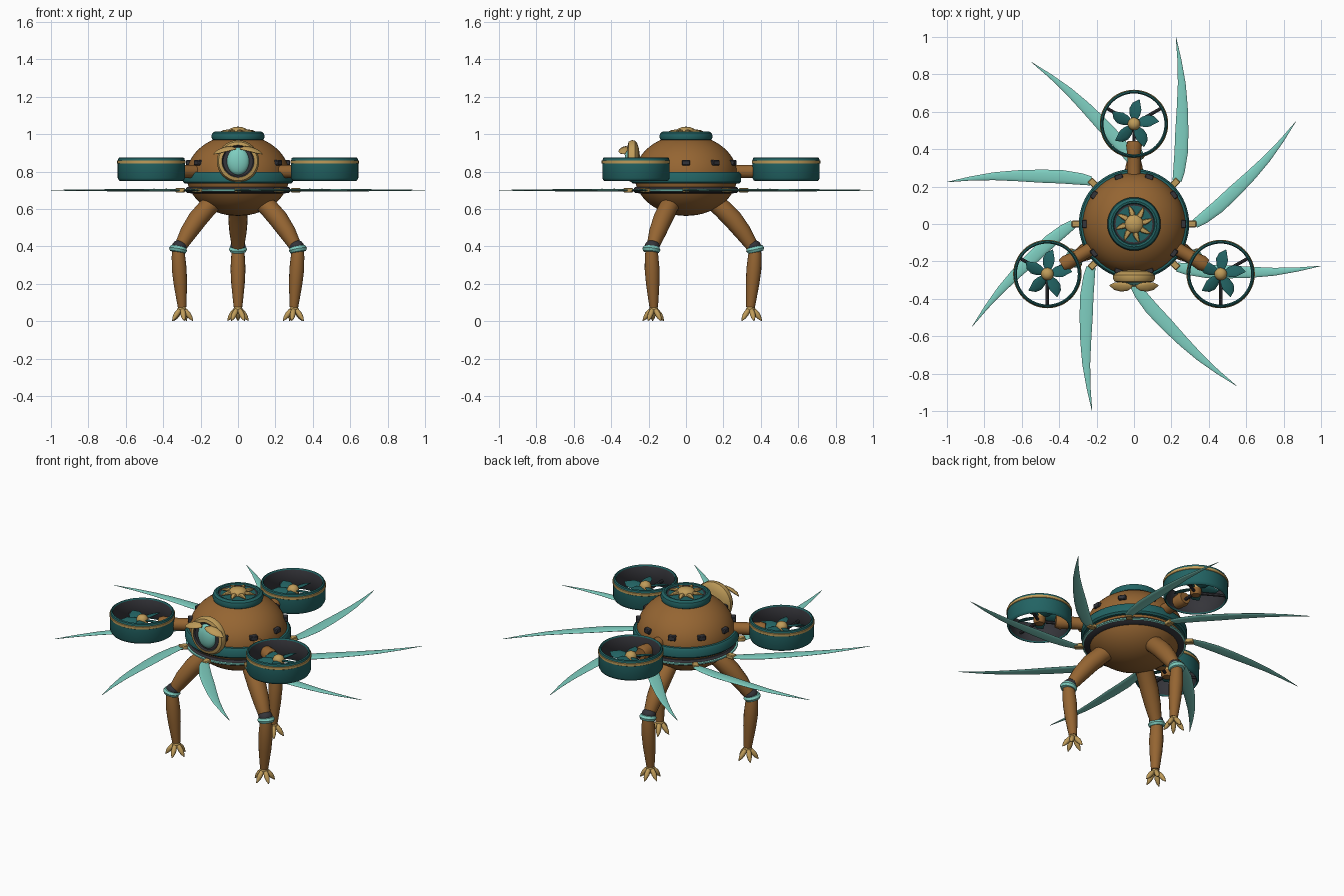
import bpy, bmesh, math
from mathutils import Matrix, Vector
from math import sin, cos, pi, radians

COLORS = {
    "brown": (0.30, 0.13, 0.032), "teal": (0.016, 0.125, 0.125),
    "aqua": (0.21, 0.62, 0.53), "gold": (0.52, 0.33, 0.10),
    "charcoal": (0.035, 0.035, 0.042),
}
MATS = {}
for n, c in COLORS.items():
    MATS[n] = bpy.data.materials.new(n)
    MATS[n].diffuse_color = (*c, 1)


def finish(name, bm, mats, angle=40):
    bmesh.ops.remove_doubles(bm, verts=bm.verts, dist=1e-5)
    bmesh.ops.recalc_face_normals(bm, faces=bm.faces)
    me = bpy.data.meshes.new(name)
    bm.to_mesh(me)
    bm.free()
    for m in mats:
        me.materials.append(MATS[m])
    for p in me.polygons:
        p.use_smooth = True
    me.set_sharp_from_angle(angle=radians(angle))
    ob = bpy.data.objects.new(name, me)
    bpy.context.collection.objects.link(ob)
    return ob


def lathe(name, prof, mats, M=Matrix(), seg=48, closed=False):
    """Spin (r, z) points about z; mats is one colour or one per segment."""
    n = len(prof) - (0 if closed else 1)
    names = [mats] * n if isinstance(mats, str) else mats
    slots = list(dict.fromkeys(names))
    bm = bmesh.new()
    rings = [[bm.verts.new(M @ Vector((r * cos(2 * pi * k / seg), r * sin(2 * pi * k / seg), z)))
              for k in range(seg)] for r, z in prof]
    for i in range(n):
        a, b = rings[i], rings[(i + 1) % len(rings)]
        for k in range(seg):
            j = (k + 1) % seg
            f = bm.faces.new((a[k], a[j], b[j], b[k]))
            f.material_index = slots.index(names[i])
    return finish(name, bm, slots)


def tube(name, pts, radii, mat, M=Matrix(), up=(0, 0, 1), seg=16):
    """Loft ellipses (half width, half height) along a path."""
    pts, up = [Vector(p) for p in pts], Vector(up)
    bm = bmesh.new()
    rings = []
    for i, p in enumerate(pts):
        t = (pts[min(i + 1, len(pts) - 1)] - pts[max(i - 1, 0)]).normalized()
        s = t.cross(up).normalized()
        u = s.cross(t)
        a, b = radii[i] if isinstance(radii[i], tuple) else (radii[i], radii[i])
        rings.append([bm.verts.new(M @ (p + s * a * cos(2 * pi * k / seg) + u * b * sin(2 * pi * k / seg)))
                      for k in range(seg)])
    for a, b in zip(rings, rings[1:]):
        for k in range(seg):
            j = (k + 1) % seg
            bm.faces.new((a[k], a[j], b[j], b[k]))
    bm.faces.new(rings[0])
    bm.faces.new(rings[-1])
    return finish(name, bm, [mat])


def ball(name, loc, size, mat, M=Matrix(), seg=24):
    bm = bmesh.new()
    T = M @ Matrix.Translation(loc) @ Matrix.Diagonal((*size, 1))
    bmesh.ops.create_uvsphere(bm, u_segments=seg, v_segments=seg // 2, radius=1, matrix=T)
    return finish(name, bm, [mat])


def box(name, loc, size, mat, M=Matrix()):
    bm = bmesh.new()
    T = M @ Matrix.Translation(loc) @ Matrix.Diagonal((*size, 1))
    bmesh.ops.create_cube(bm, size=1, matrix=T)
    bmesh.ops.bevel(bm, geom=bm.edges[:], offset=0.004, segments=1, affect='EDGES')
    return finish(name, bm, [mat])


def turn(deg):
    return Matrix.Rotation(radians(deg), 4, 'Z')


# Hull and belts
ball("hull", (0, 0, 0.78), (0.275, 0.275, 0.217), "brown", seg=56)
lathe("main_belt", [(0.26, 0.735), (0.285, 0.735), (0.295, 0.745), (0.295, 0.785),
                    (0.285, 0.797), (0.26, 0.80)], "teal", seg=64, closed=True)
lathe("lower_belt", [(0.24, 0.682), (0.272, 0.686), (0.28, 0.694), (0.29, 0.696), (0.29, 0.704),
                     (0.28, 0.706), (0.272, 0.718), (0.24, 0.72)],
      ["charcoal"] * 2 + ["aqua"] * 3 + ["charcoal"] * 3, seg=64, closed=True)

# Crown cap with sun ornament
lathe("crown_cap", [(0, 0.96), (0.12, 0.962), (0.138, 0.972), (0.143, 0.988), (0.137, 1.006),
                    (0.122, 1.015), (0.112, 1.013), (0.108, 1.004), (0.098, 1.004), (0, 1.008)],
      ["teal"] * 7 + ["charcoal"] + ["teal"])
lathe("sun_hub", [(0, 1.0), (0.05, 1.0), (0.05, 1.018), (0.042, 1.03), (0.02, 1.038), (0, 1.04)], "gold", seg=32)
for k in range(8):
    tube("sun_ray", [(0.04, 0, 1.014), (0.06, 0, 1.015), (0.08, 0.004, 1.014), (0.103, 0.01, 1.011)],
         [(0.014, 0.009), (0.015, 0.009), (0.011, 0.007), (0.001, 0.001)], "gold", turn(45 * k + 10), seg=8)

# Portholes round the dome
for k in range(10):
    box("porthole", (0.264, 0, 0.847), (0.03, 0.044, 0.028), "charcoal", turn(36 * k))

# Swept blades with root clamps
for k in range(8):
    R = turn(45 * k)
    box("blade_clamp", (0.308, 0, 0.70), (0.05, 0.036, 0.024), "gold", R)
    tube("blade", [(0.325, 0, 0.70), (0.37, 0.03, 0.70), (0.45, 0.093, 0.70), (0.534, 0.172, 0.70),
                   (0.627, 0.262, 0.70), (0.711, 0.35, 0.70), (0.79, 0.446, 0.70), (0.866, 0.549, 0.70)],
         [(0.024, 0.006), (0.031, 0.007), (0.036, 0.008), (0.035, 0.007),
          (0.029, 0.006), (0.021, 0.005), (0.011, 0.004), (0.001, 0.001)], "aqua", R, seg=12)

# Three arms with ducted rotors, and three legs below them
for deg in (90, 210, 330):
    R = turn(deg)
    tube("arm", [(0.24, 0, 0.80), (0.30, 0, 0.80), (0.37, 0, 0.80), (0.42, 0, 0.80), (0.445, 0, 0.80)],
         [0.036, 0.035, 0.036, 0.042, 0.034], "brown", R)
    D = Matrix.Translation(R @ Vector((0.535, 0, 0)))
    lathe("duct", [(0.163, 0.757), (0.168, 0.75), (0.173, 0.752), (0.18, 0.765), (0.18, 0.842), (0.183, 0.844),
                   (0.183, 0.858), (0.179, 0.86), (0.176, 0.872), (0.169, 0.876), (0.163, 0.868)],
          ["teal"] * 4 + ["gold"] * 3 + ["teal"] * 3 + ["charcoal"], D, closed=True)
    lathe("motor", [(0, 0.77), (0.025, 0.775), (0.033, 0.79), (0.033, 0.81), (0, 0.81)], "brown", D, 24)
    lathe("rotor_hub", [(0, 0.805), (0.032, 0.805), (0.034, 0.825), (0.026, 0.842), (0.012, 0.85), (0, 0.851)],
          "gold", D, 24)
    for s in (-60, 60, 180):
        tube("strut", [(0, 0, 0.79), (0.167, 0, 0.79)], [0.009, 0.009], "charcoal", D @ turn(deg + s), seg=8)
    for k in range(5):
        tube("petal", [(0.02, 0, 0.82), (0.05, 0.004, 0.82), (0.08, 0.006, 0.82), (0.105, 0.004, 0.82),
                       (0.133, -0.006, 0.82)],
             [(0.015, 0.005), (0.03, 0.006), (0.034, 0.006), (0.025, 0.005), (0.002, 0.002)],
             "teal", D @ turn(80 + 72 * k), up=(0, 0.35, 1), seg=10)

    # Leg
    tube("thigh", [(0.13, 0, 0.65), (0.19, 0, 0.605), (0.25, 0, 0.545), (0.305, 0, 0.475), (0.345, 0, 0.415),
                   (0.362, 0, 0.385)], [0.045, 0.051, 0.052, 0.046, 0.036, 0.03], "brown", R, up=(0, 1, 0))
    ball("knee_joint", (0.361, 0, 0.402), (0.04, 0.04, 0.032), "charcoal", R)
    lathe("knee_band", [(0.025, -0.018), (0.042, -0.014), (0.049, 0), (0.042, 0.014), (0.025, 0.018)], "aqua",
          R @ Matrix.Translation((0.37, 0, 0.384)) @ Matrix.Rotation(radians(-12), 4, 'Y'), 24, True)
    tube("shin", [(0.37, 0, 0.385), (0.368, 0, 0.35), (0.363, 0, 0.28), (0.356, 0, 0.20), (0.349, 0, 0.12),
                  (0.345, 0, 0.075)], [0.031, 0.036, 0.04, 0.036, 0.028, 0.023], "brown", R, up=(0, 1, 0))
    F = R @ Matrix.Translation((0.346, 0, 0))
    ball("ankle", (0, 0, 0.066), (0.024, 0.024, 0.016), "gold", F, 16)
    for k in range(5):
        tube("claw", [(0.004, 0, 0.068), (0.018, 0, 0.056), (0.034, 0, 0.036), (0.047, 0, 0.018), (0.059, 0, 0.002)],
             [0.009, 0.013, 0.015, 0.011, 0.002], "gold", F @ turn(72 * k), up=(0, 1, 0), seg=10)

# Eye: rim, socket, lens and brows
E = Matrix.Translation((0, -0.262, 0.855)) @ Matrix.Rotation(pi / 2, 4, 'X')
lathe("eye_rim", [(0, -0.02), (0.07, -0.01), (0.098, 0.0), (0.111, 0.012), (0.113, 0.028), (0.104, 0.045),
                  (0.086, 0.05), (0.08, 0.04), (0, 0.036)], ["gold"] * 6 + ["charcoal"] * 2, E)
ball("eye_lens", (0, 0, 0.036), (0.06, 0.074, 0.03), "aqua", E, 32)
for s in (-1, 1):
    tube("brow", [(s * 0.012, -0.335, 0.922), (s * 0.035, -0.336, 0.924), (s * 0.07, -0.336, 0.918),
                  (s * 0.105, -0.333, 0.906), (s * 0.13, -0.328, 0.894)],
         [(0.008, 0.004), (0.023, 0.008), (0.028, 0.009), (0.022, 0.008), (0.003, 0.002)],
         "gold", up=(0, -0.45, 1), seg=12)
